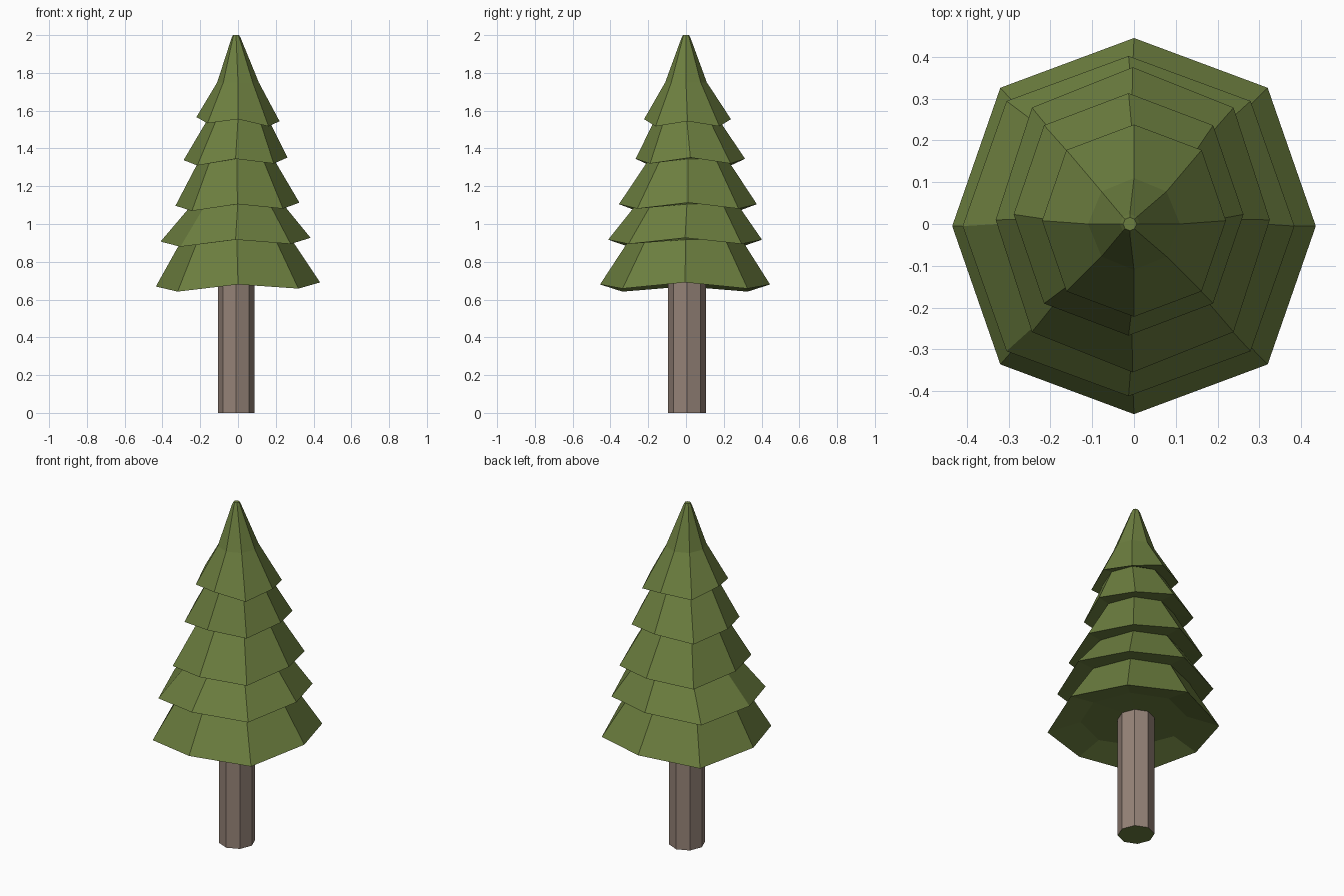
import bpy, bmesh, math

cube = bpy.data.objects.get("Cube")
if cube:
    bpy.data.objects.remove(cube, do_unlink=True)

SIDES = 8


def material(name, rgb):
    mat = bpy.data.materials.new(name)
    mat.use_nodes = True
    mat.diffuse_color = (*rgb, 1)
    mat.node_tree.nodes["Principled BSDF"].inputs["Base Color"].default_value = (*rgb, 1)
    return mat


green = material("needle green", (0.15, 0.21, 0.05))
brown = material("bark brown", (0.30, 0.225, 0.185))


def ring(bm, z, rx, ry, cx=0, cy=0, droop=0, tilt=0):
    """Octagon with corners on the axes; diagonal corners can droop and flare."""
    verts = []
    for i in range(SIDES):
        a = math.tau * i / SIDES
        flare = 1.04 if droop and i % 2 else 1
        x, y = rx * flare * math.cos(a), ry * flare * math.sin(a)
        verts.append(bm.verts.new((cx + x, cy + y, z + tilt * x - droop * (i % 2))))
    return verts


def loft(name, rings, mats):
    """Skin a stack of rings, cap both ends."""
    bm = bmesh.new()
    loops = [ring(bm, **r) for r in rings]
    for a, b in zip(loops, loops[1:]):
        for i in range(SIDES):
            j = (i + 1) % SIDES
            bm.faces.new((a[i], a[j], b[j], b[i]))
    bm.faces.new(loops[0])
    bm.faces.new(loops[-1])
    bmesh.ops.recalc_face_normals(bm, faces=bm.faces)
    mesh = bpy.data.meshes.new(name)
    bm.to_mesh(mesh)
    bm.free()
    for m in mats:
        mesh.materials.append(m)
    obj = bpy.data.objects.new(name, mesh)
    bpy.context.collection.objects.link(obj)
    return obj


# Trunk, with a green underside cap
trunk = loft("trunk", [dict(z=z, rx=0.097, ry=0.1, cx=-0.01, cy=0.005) for z in (0, 0.76)],
             [brown, green])
for face in trunk.data.polygons:
    if face.normal.z < -0.9:
        face.material_index = 1

# Foliage tiers, top down: rim height, rim radii, rim centre, neck radius below the rim
tiers = [
    (1.555, 0.22, 0.23, 0, 0.008, 0.16),
    (1.345, 0.275, 0.29, -0.013, 0.023, 0.195),
    (1.105, 0.328, 0.365, -0.003, 0.01, 0.24),
    (0.917, 0.397, 0.407, -0.013, -0.005, 0.29),
    (0.68, 0.435, 0.45, 0, -0.005, 0.28),
]
profile = [
    dict(z=2.0, rx=0.016, ry=0.016, cx=-0.01),
    dict(z=1.985, rx=0.024, ry=0.024, cx=-0.01),
    dict(z=1.75, rx=0.11, ry=0.11),
]
for n, (z, rx, ry, cx, cy, neck) in enumerate(tiers):
    profile.append(dict(z=z, rx=rx, ry=ry, cx=cx, cy=cy, droop=0.03,
                        tilt=0.025 if n else -0.05))
    profile.append(dict(z=z, rx=neck, ry=neck * ry / rx, cx=cx / 2, cy=cy / 2))
profile[-1]["z"] = 0.71
profile.append(dict(z=0.715, rx=0.09, ry=0.09, cx=-0.01, cy=0.005))
loft("foliage", profile, [green])
